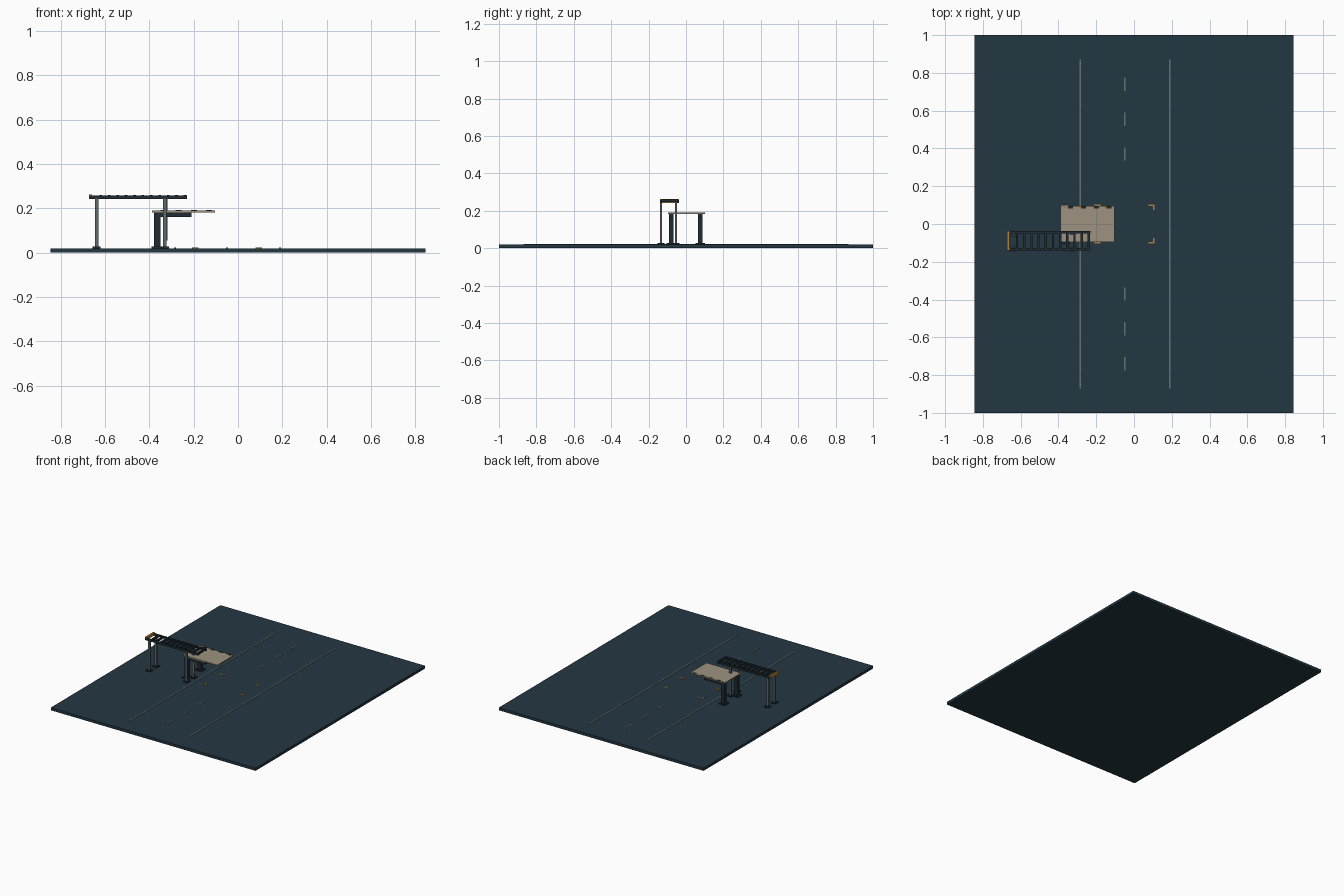
import bpy
import bmesh
from mathutils import Matrix, Vector

if "Cube" in bpy.data.objects:
    bpy.data.objects.remove(bpy.data.objects["Cube"])


def material(name, color):
    m = bpy.data.materials.new(name)
    m.diffuse_color = (*color, 1)
    m.use_nodes = True
    m.node_tree.nodes["Principled BSDF"].inputs["Base Color"].default_value = m.diffuse_color
    return m


SLATE = material("slate blue", (0.017, 0.038, 0.055))
DARK = material("dark steel", (0.014, 0.024, 0.032))
GREY = material("grey steel", (0.11, 0.145, 0.165))
LINE = material("line grey", (0.13, 0.17, 0.19))
BEIGE = material("deck beige", (0.34, 0.29, 0.215))
ORANGE = material("safety orange", (0.46, 0.22, 0.035))


def boxes(name, mat, spans):
    """One object made of boxes, each given as x0, x1, y0, y1, z0, z1."""
    bm = bmesh.new()
    for x0, x1, y0, y1, z0, z1 in spans:
        mid = Vector((x0 + x1, y0 + y1, z0 + z1)) / 2
        size = Matrix.Diagonal((x1 - x0, y1 - y0, z1 - z0, 1))
        bmesh.ops.create_cube(bm, size=1, matrix=Matrix.Translation(mid) @ size)
    me = bpy.data.meshes.new(name)
    bm.to_mesh(me)
    bm.free()
    me.materials.append(mat)
    ob = bpy.data.objects.new(name, me)
    bpy.context.collection.objects.link(ob)
    return ob


TOP = 0.02    # ground surface
MARK = 0.0225  # top of painted markings

# ground slab
boxes("ground_slab", SLATE, [(-0.845, 0.845, -1, 1, 0, TOP)])

# road edge lines and centre dashes
boxes("edge_lines", LINE, [(x - 0.004, x + 0.004, -0.87, 0.87, TOP - 0.002, MARK)
                           for x in (-0.284, 0.19)])
boxes("centre_dashes", LINE, [(-0.054, -0.046, s * y - 0.035, s * y + 0.035, TOP - 0.002, MARK)
                              for s in (-1, 1) for y in (0.37, 0.555, 0.74)])

# corner marks of the parking bay
corners = []
for sx in (-1, 1):
    for sy in (-1, 1):
        x, y = -0.05 + sx * 0.158, sy * 0.103
        xi, yi = x - sx * 0.03, y - sy * 0.03
        xt, yt = x - sx * 0.008, y - sy * 0.008
        corners.append((min(x, xi), max(x, xi), min(y, yt), max(y, yt), TOP - 0.002, MARK))
        corners.append((min(x, xt), max(x, xt), min(yt, yi), max(yt, yi), TOP - 0.002, MARK))
boxes("bay_corner_marks", ORANGE, corners)

# platform deck with its cantilever frame
boxes("platform_deck", BEIGE, [(-0.388, -0.103, -0.095, 0.096, 0.182, 0.19)])
boxes("platform_columns", DARK, [(-0.378, -0.35, y - 0.012, y + 0.012, TOP, 0.182)
                                 for y in (-0.08, 0.076)])
boxes("platform_beams", DARK, [(-0.35, -0.21, y - 0.012, y + 0.012, 0.162, 0.182)
                               for y in (-0.08, 0.076)])
boxes("platform_feet", DARK, [(-0.39, -0.338, y - 0.025, y + 0.025, TOP, 0.028)
                              for y in (-0.08, 0.076)])

# warning dashes on the rear edge of the deck
boxes("deck_dark_dashes", DARK, [(x, x + 0.027, 0.083, 0.094, 0.188, 0.192)
                                 for x in (-0.349, -0.281, -0.213, -0.145)])
boxes("deck_orange_dashes", ORANGE, [(x, x + 0.014, 0.085, 0.094, 0.188, 0.1915)
                                     for x in (-0.363, -0.295, -0.227, -0.159)])
boxes("deck_corner_plate", GREY, [(-0.388, -0.342, 0.093, 0.102, 0.182, 0.191)])

# gantry posts and feet
posts = [(x, y) for x in (-0.638, -0.33) for y in (-0.134, -0.053)]
boxes("gantry_posts", GREY, [(x - 0.008, x + 0.008, y - 0.006, y + 0.006, TOP, 0.245)
                             for x, y in posts])
boxes("gantry_feet", DARK, [(x - 0.018, x + 0.018, y - 0.018, y + 0.018, TOP, 0.027)
                            for x, y in posts])

# gantry rails, rungs and end bar
boxes("gantry_rails", DARK, [(-0.67, -0.23, y - 0.006, y + 0.006, 0.243, 0.257)
                             for y in (-0.134, -0.043)])
boxes("gantry_rungs", DARK, [(x - 0.006, x + 0.006, -0.13, -0.045, 0.246, 0.26)
                             for x in [-0.619 + 0.038 * i for i in range(11)]])
boxes("gantry_end_bar", ORANGE, [(-0.673, -0.659, -0.138, -0.038, 0.243, 0.263)])
# thin cable beside the inner posts
boxes("gantry_cable", GREY, [(-0.324, -0.319, -0.056, -0.05, 0.055, 0.245)])
